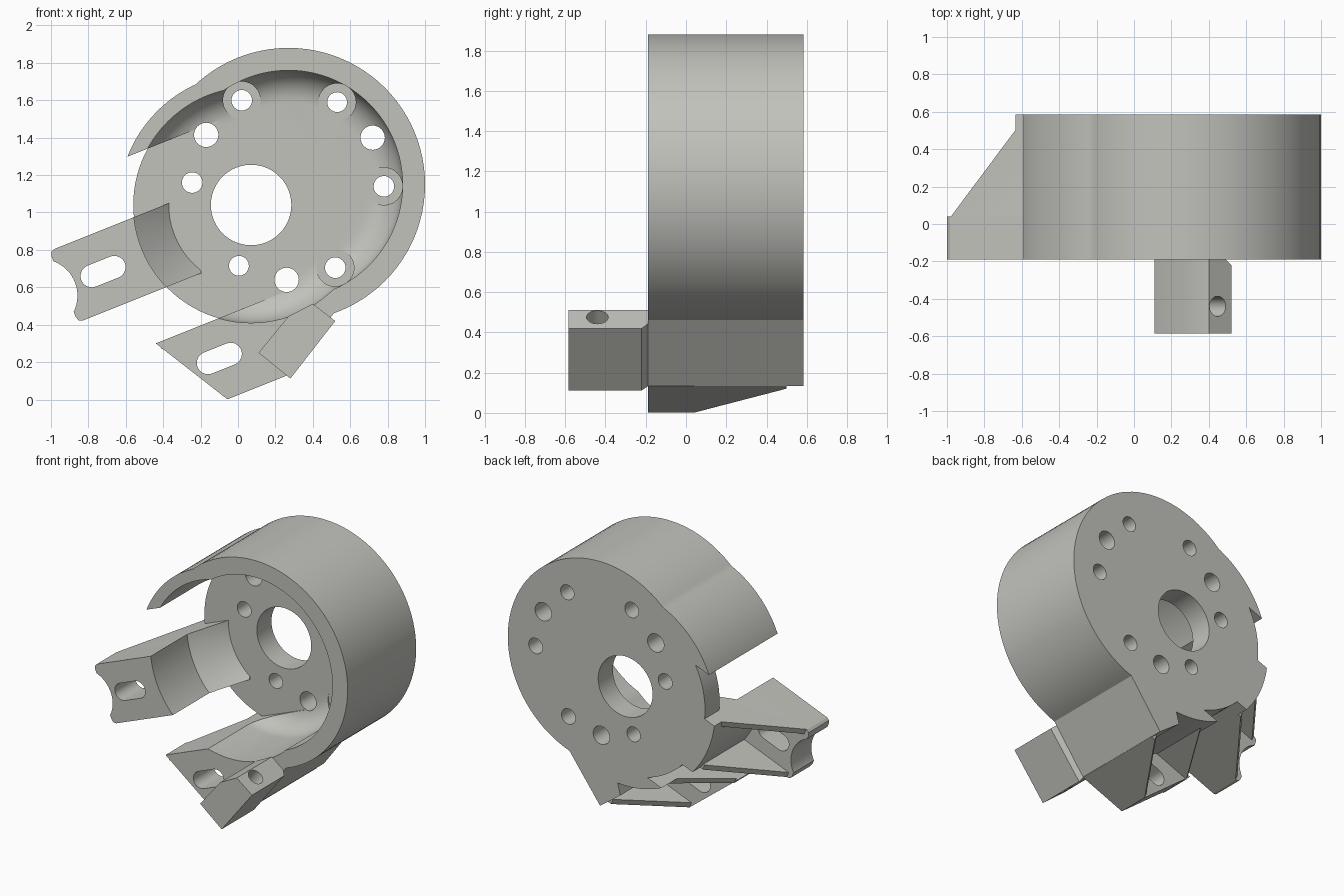
import bpy, bmesh, math

if "Cube" in bpy.data.objects:
    bpy.data.objects.remove(bpy.data.objects["Cube"])

A, B = (0.07, 1.04), (0.27, 1.15)      # centres of the two overlapping rounds
TILT = math.atan2(0.371, 0.928)        # the arms lie along this direction
CU, CV = 0.451, 0.939                  # round A in tilted coordinates
FRONT, FLOOR, BACK = -0.19, 0.42, 0.585

mat = bpy.data.materials.new("warm_grey")
mat.diffuse_color = (0.54, 0.54, 0.505, 1)
mat.use_nodes = True
mat.node_tree.nodes["Principled BSDF"].inputs["Base Color"].default_value = mat.diffuse_color


def tilt(pts):
    c, s = math.cos(TILT), math.sin(TILT)
    return [(u * c - v * s, u * s + v * c) for u, v in pts]


def circle(c, r, n=96):
    return [(c[0] + r * math.cos(2 * math.pi * i / n),
             c[1] + r * math.sin(2 * math.pi * i / n)) for i in range(n)]


def loft(name, rings):
    """Closed solid through rings of 3D points."""
    bm = bmesh.new()
    vs = [[bm.verts.new(p) for p in ring] for ring in rings]
    n = len(vs[0])
    bm.faces.new(vs[0])
    bm.faces.new(vs[-1])
    for a, b in zip(vs, vs[1:]):
        for i in range(n):
            bm.faces.new((a[i], a[(i + 1) % n], b[(i + 1) % n], b[i]))
    bmesh.ops.recalc_face_normals(bm, faces=bm.faces)
    me = bpy.data.meshes.new(name)
    bm.to_mesh(me)
    bm.free()
    me.materials.append(mat)
    ob = bpy.data.objects.new(name, me)
    bpy.context.collection.objects.link(ob)
    return ob


def prism(name, pts, y0, y1):
    return loft(name, [[(x, y, z) for x, z in pts] for y in (y0, y1)])


def turned(name, c, profile):
    return loft(name, [[(x, y, z) for x, z in circle(c, r)] for r, y in profile])


def combine(ob, other, op):
    m = ob.modifiers.new(op, 'BOOLEAN')
    m.operation, m.object, m.solver = op, other, 'EXACT'
    bpy.context.view_layer.objects.active = ob
    bpy.ops.object.modifier_apply(modifier=m.name)
    bpy.data.objects.remove(other)


def cut(ob, *others):
    for o in others:
        combine(ob, o, 'DIFFERENCE')


def add(ob, *others):
    for o in others:
        combine(ob, o, 'UNION')


def rect(u0, u1, v0, v1):
    return tilt([(u0, v0), (u1, v0), (u1, v1), (u0, v1)])


def bowl(c, r, fillet=0.17, n=10):
    prof = [(r, -0.5)]
    for i in range(n + 1):
        t = math.pi / 2 * i / n
        prof.append((r - fillet * (1 - math.cos(t)), FLOOR - fillet * (1 - math.sin(t))))
    return turned("bowl_cutter", c, prof)


def slot(u, v, half=0.065, r=0.06):
    pts = []
    for s, start in ((1, -90), (-1, 90)):
        for i in range(17):
            t = math.radians(start + i * 180 / 16)
            pts.append((u + s * half + r * math.cos(t), v + r * math.sin(t)))
    return prism("slot_cutter", tilt(pts), -0.5, 0.9)


def rib(v0, v1, tip, shoulder, end):
    """Tapered gusset standing behind an arm plate."""
    side = [(tip, FRONT), (end, FRONT), (end, 0.5), (shoulder, 0.5), (tip, 0.04)]
    rings = []
    for v in (v0, v1):
        xz = tilt([(u, v) for u, _ in side])
        rings.append([(x, y, z) for (x, z), (_, y) in zip(xz, side)])
    return loft("rib", rings)


# Cup housing: two rounds and the clamp block, hollowed from the front
housing = prism("cup_housing", circle(A, 0.71), FRONT, BACK)
add(housing, prism("round_b", circle(B, 0.73), FRONT, BACK),
    prism("block", [(0.11, 0.25), (0.27, 0.133), (0.515, 0.465), (0.4, 0.7), (0.2, 0.6)],
          FRONT, BACK))
cut(housing, bowl(A, 0.63), bowl(B, 0.61))

# Side opening of the cup, trimming the back plate to the inner radius
cut(housing, prism("opening", rect(-2, CU, 0.442, 1.425), -0.5, FLOOR))
trim = prism("trim", rect(-2, CU, 0.442, 1.425), -0.6, 0.9)
cut(trim, prism("core", circle(A, 0.63), -1, 1.2))
cut(housing, trim)

# Bores, some with counterbores that bite into the fillet
cut(housing, prism("centre_bore", circle(A, 0.215), -0.5, 0.9))
for x, z, r, spot in ((0.02, 1.60, 0.055, 1), (0.53, 1.59, 0.053, 1), (0.72, 1.40, 0.065, 0),
                      (0.78, 1.14, 0.055, 1), (0.52, 0.705, 0.055, 1), (0.26, 0.64, 0.065, 0),
                      (0.005, 0.715, 0.053, 0), (-0.245, 1.16, 0.055, 0),
                      (-0.17, 1.415, 0.065, 0)):
    if spot:
        cut(housing, prism("counterbore", circle((x, z), 0.1, 48), 0.2, FLOOR))
    cut(housing, prism("bore", circle((x, z), r, 32), 0.1, 0.9))

# Upper arm: wall segment with a conical foot, front plate, two ribs
V0, V1 = 0.70, 1.112
upper = prism("upper_arm", circle(A, 0.71), FRONT, BACK)
combine(upper, prism("band", rect(-1, 0.07, V0, V1), -0.5, 0.9), 'INTERSECT')
plate = tilt([(-0.615, V0), (-0.1, V0), (-0.1, V1), (-0.615, V1),
              (-0.635, V1 - 0.01), (-0.642, V1 - 0.035), (-0.642, V0 + 0.035), (-0.635, V0 + 0.01)])
add(upper, prism("plate", plate, FRONT, 0.04),
    rib(V0, V0 + 0.04, -0.61, -0.24, -0.15), rib(V1 - 0.04, V1, -0.61, -0.24, -0.15))
cut(upper, turned("cone_cutter", A, [(0.63, -0.5), (0.63, 0.22), (0.44, FLOOR)]),
    prism("scallop", circle(tilt([(-0.773, 0.907)])[0], 0.196), -0.5, 0.9),
    slot(-0.416, 0.903))

# Lower arm: slanted front plate with two ribs
lower = prism("lower_arm", tilt([(-0.297, 0.442), (-0.052, 0.022), (0.302, 0.022),
                                 (0.40, 0.25), (0.40, 0.442)]), FRONT, 0.04)
add(lower, rib(0.402, 0.442, -0.28, 0.0, 0.05), rib(0.022, 0.062, -0.052, 0.27, 0.302))
cut(lower, prism("core", circle(A, 0.63), -0.5, 0.9),
    prism("core_b", circle(B, 0.61), -0.5, 0.9), slot(-0.011, 0.241))

# Clamp lug in front of the block, with a small chamfered neck and a screw hole
lug_pts = [(0.11, 0.25), (0.28, 0.112), (0.52, 0.42), (0.40, 0.512), (0.27, 0.445)]
neck_pts = [(0.11, 0.25), (0.27, 0.133), (0.49, 0.443), (0.40, 0.512), (0.27, 0.445)]
lug = loft("clamp_lug", [[(x, y, z) for x, z in p] for p, y in
                         ((lug_pts, -0.585), (lug_pts, -0.22), (neck_pts, FRONT + 0.002))])
dx, dz = 0.616, 0.788
rings = []
for t in (-0.6, 0.2):
    rings.append([(0.447 + dx * t - dz * a, -0.44 + b, 0.475 + dz * t + dx * a)
                  for a, b in circle((0, 0), 0.054, 32)])
cut(lug, loft("screw_hole", rings))

# Smooth rounds, sharp edges
for ob in (housing, upper, lower, lug):
    bpy.ops.object.select_all(action='DESELECT')
    ob.select_set(True)
    bpy.context.view_layer.objects.active = ob
    bpy.ops.object.shade_smooth_by_angle(angle=math.radians(25))
